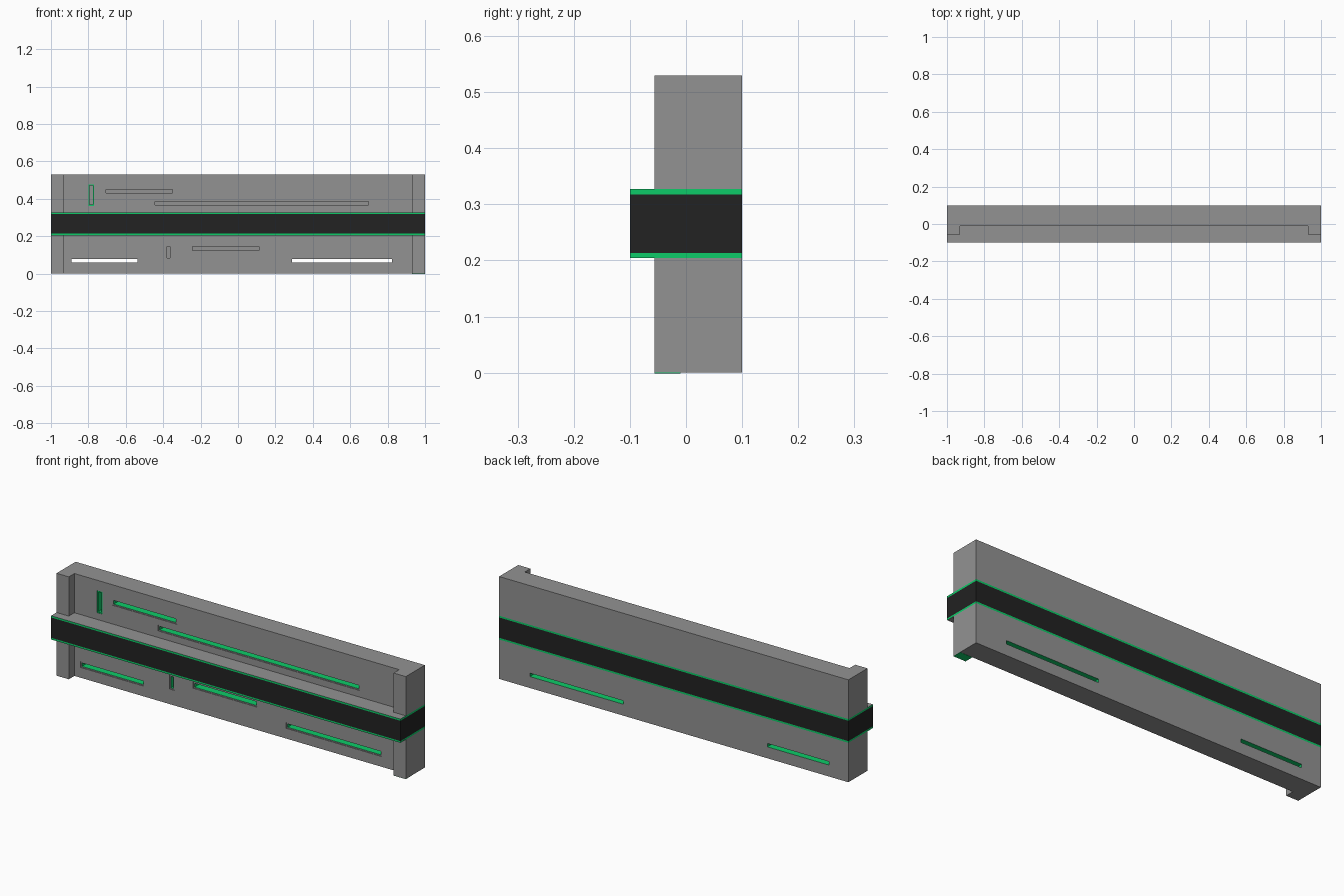
import bpy
import bmesh

cube = bpy.data.objects.get("Cube")
if cube:
    bpy.data.objects.remove(cube, do_unlink=True)


def material(name, rgb):
    m = bpy.data.materials.new(name)
    m.use_nodes = True
    m.diffuse_color = (*rgb, 1)
    m.node_tree.nodes["Principled BSDF"].inputs["Base Color"].default_value = (*rgb, 1)
    return m


MATS = [material("wall grey", (0.29, 0.29, 0.29)),
        material("band black", (0.016, 0.016, 0.016)),
        material("trim green", (0.004, 0.6, 0.14))]
GREY, BLACK, GREEN = range(3)

TOP, BAND_LOW, BAND_HIGH, TRIM = 0.53, 0.204, 0.327, 0.009
FRONT, BACK, PILLAR_FRONT, BAND_FRONT = -0.01, 0.10, -0.056, -0.10
PILLAR_X, RIM, STEP, DEPTH = 0.93, 0.006, 0.003, 0.05


def finish(name, bm):
    bmesh.ops.recalc_face_normals(bm, faces=bm.faces[:])
    mesh = bpy.data.meshes.new(name)
    bm.to_mesh(mesh)
    bm.free()
    for m in MATS:
        mesh.materials.append(m)
    ob = bpy.data.objects.new(name, mesh)
    bpy.context.collection.objects.link(ob)
    return ob


def stack(name, outline, levels, colours):
    """Extrude an outline through several heights, one side colour per layer."""
    bm = bmesh.new()
    rings = [[bm.verts.new((x, y, z)) for x, y in outline] for z in levels]
    n = len(outline)
    for low, high, colour in zip(rings, rings[1:], colours):
        for i in range(n):
            j = (i + 1) % n
            bm.faces.new((low[i], low[j], high[j], high[i])).material_index = colour
    bm.faces.new(rings[0])
    bm.faces.new(rings[-1])
    return finish(name, bm)


def cutter(name, slots, inset, depth, wall_colour):
    """Boxes sunk into the front; sides and floor carry their own colours."""
    bm = bmesh.new()
    for x0, x1, z0, z1, through, green_rim in slots:
        y0, y1 = FRONT - 0.02, (BACK + 0.02 if through and inset else FRONT + depth)
        verts = bmesh.ops.create_cube(bm, size=1)["verts"]
        for v in verts:
            v.co.x = x1 - inset if v.co.x > 0 else x0 + inset
            v.co.y = y1 if v.co.y > 0 else y0
            v.co.z = z1 - inset if v.co.z > 0 else z0 + inset
        for f in {f for v in verts for f in v.link_faces}:
            floor = abs(f.calc_center_median().y - y1) < 1e-5
            f.material_index = GREY if floor else wall_colour
            if green_rim and not inset:
                f.material_index = GREEN
    ob = finish(name, bm)
    ob.hide_render = True
    return ob


def carve(wall, slots):
    """Shallow rim first, then the green-lined slot inside it."""
    for inset, depth, colour in ((0, STEP, GREY), (RIM, DEPTH, GREEN)):
        tool = cutter("slot_cutter", slots, inset, depth, colour)
        mod = wall.modifiers.new("slots", 'BOOLEAN')
        mod.operation, mod.solver, mod.object = 'DIFFERENCE', 'EXACT', tool
        mod.material_mode = 'TRANSFER'
        bpy.context.view_layer.update()
        evaluated = wall.evaluated_get(bpy.context.evaluated_depsgraph_get())
        mesh = bpy.data.meshes.new_from_object(evaluated)
        wall.modifiers.clear()
        wall.data = mesh
        bpy.data.objects.remove(tool, do_unlink=True)


# Wall halves: a back slab with a pillar at each end
u_shape = [(-1, BACK), (-1, PILLAR_FRONT), (-PILLAR_X, PILLAR_FRONT), (-PILLAR_X, FRONT),
           (PILLAR_X, FRONT), (PILLAR_X, PILLAR_FRONT), (1, PILLAR_FRONT), (1, BACK)]
lower_wall = stack("lower_wall", u_shape, (0, BAND_LOW), (GREY,))
upper_wall = stack("upper_wall", u_shape, (BAND_HIGH, TOP), (GREY,))

# Slots: x range, z range, cut right through, green rim
carve(lower_wall, [(-0.895, -0.53, 0.053, 0.083, True, False),
                   (0.283, 0.83, 0.053, 0.083, True, False),
                   (-0.385, -0.358, 0.078, 0.15, False, False),
                   (-0.25, 0.118, 0.118, 0.15, False, False)])
carve(upper_wall, [(-0.80, -0.77, 0.362, 0.477, False, True),
                   (-0.713, -0.343, 0.424, 0.455, False, False),
                   (-0.45, 0.705, 0.361, 0.391, False, False)])

# Protruding band with green edge strips all round
stack("middle_band", [(-1, BAND_FRONT), (1, BAND_FRONT), (1, BACK), (-1, BACK)],
      (BAND_LOW, BAND_LOW + TRIM, BAND_HIGH - TRIM, BAND_HIGH), (GREEN, BLACK, GREEN))

# Green foot plate under the left pillar
stack("left_pillar_foot", [(PILLAR_X, PILLAR_FRONT), (1, PILLAR_FRONT), (1, FRONT), (PILLAR_X, FRONT)],
      (-0.001, 0.001), (GREEN,))
foot = bpy.data.objects["left_pillar_foot"]
for p in foot.data.polygons:
    p.material_index = GREEN
